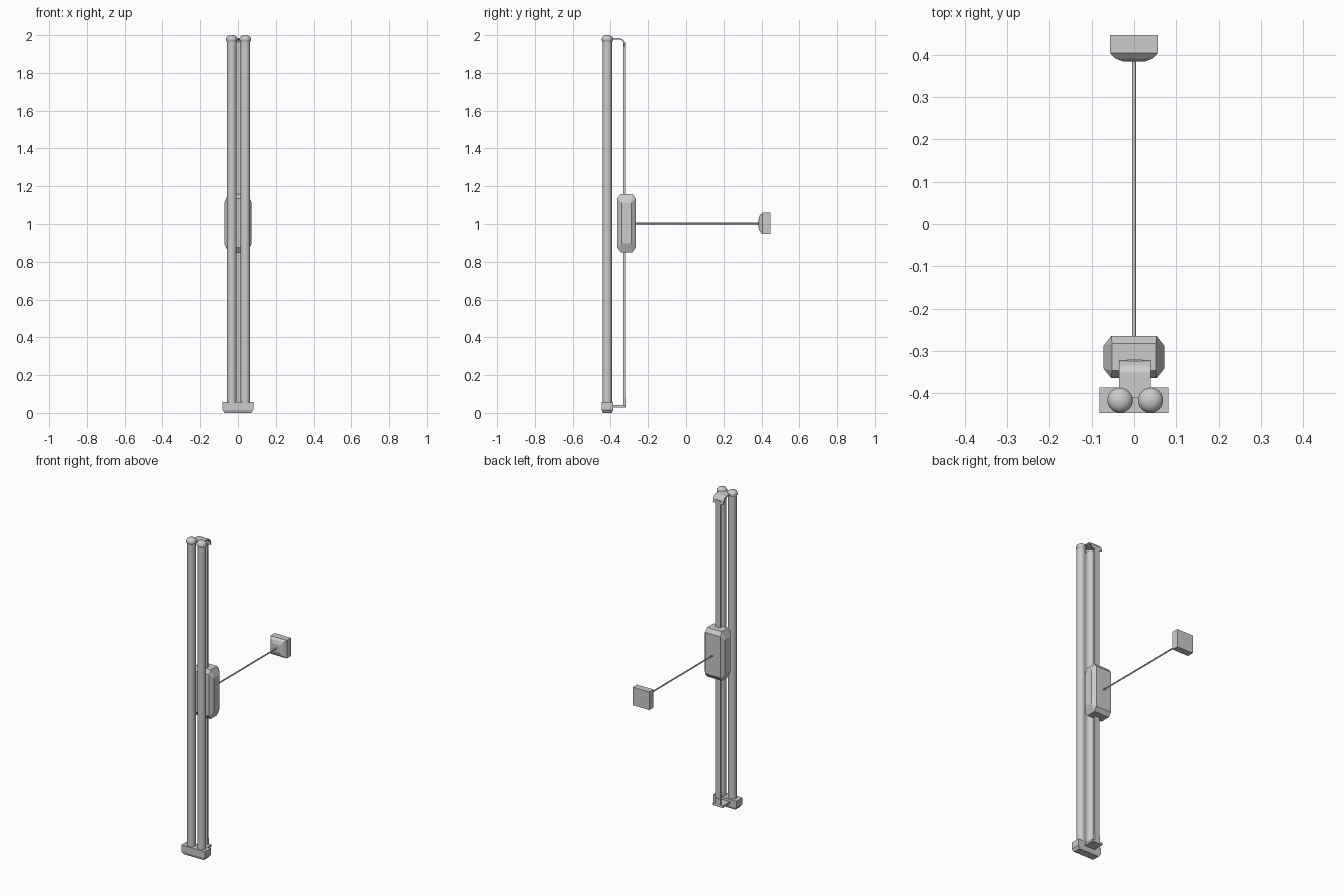
import bpy, bmesh, math
from mathutils import Vector

if "Cube" in bpy.data.objects:
    bpy.data.objects.remove(bpy.data.objects["Cube"])


def make(name, bm, smooth=False):
    bmesh.ops.recalc_face_normals(bm, faces=bm.faces)
    me = bpy.data.meshes.new(name)
    bm.to_mesh(me)
    bm.free()
    ob = bpy.data.objects.new(name, me)
    bpy.context.collection.objects.link(ob)
    if smooth:
        bpy.context.view_layer.objects.active = ob
        ob.select_set(True)
        bpy.ops.object.shade_smooth_by_angle(angle=math.radians(40))
        ob.select_set(False)
    return ob


def hull(name, pts):
    bm = bmesh.new()
    for p in pts:
        bm.verts.new(p)
    bmesh.ops.convex_hull(bm, input=bm.verts)
    bmesh.ops.dissolve_limit(bm, angle_limit=0.02, verts=bm.verts, edges=bm.edges)
    return make(name, bm)


def rect(c, hx, hy, hz):
    # eight corners of a box
    return [(c[0] + a * hx, c[1] + b * hy, c[2] + d * hz)
            for a in (-1, 1) for b in (-1, 1) for d in (-1, 1)]


def lathe(name, profile, x, y, n=24):
    # closed solid of revolution about z
    bm = bmesh.new()
    rings = [[bm.verts.new((x + r * math.cos(2 * math.pi * i / n),
                            y + r * math.sin(2 * math.pi * i / n), z))
              for i in range(n)] for r, z in profile]
    for a, b in zip(rings, rings[1:]):
        for i in range(n):
            j = (i + 1) % n
            bm.faces.new((a[i], a[j], b[j], b[i]))
    bm.faces.new(rings[0])
    bm.faces.new(rings[-1])
    return make(name, bm, True)


def strap(name, path, half, x=0.0, t=0.012):
    # flat band: (y, z) path thickened and extruded across x
    pts = [Vector(p) for p in path]
    off = []
    for i, p in enumerate(pts):
        d = (pts[min(i + 1, len(pts) - 1)] - pts[max(i - 1, 0)]).normalized()
        off.append(p + Vector((d.y, -d.x)) * -t)
    loops = []
    bm = bmesh.new()
    for sx in (x - half, x + half):
        loops.append(([bm.verts.new((sx, *p)) for p in pts],
                      [bm.verts.new((sx, *p)) for p in off]))
    (a, b), (c, d) = loops
    for i in range(len(pts) - 1):
        for p, q in ((a, b), (c, d), (a, c), (b, d)):
            bm.faces.new((p[i], p[i + 1], q[i + 1], q[i]))
    for i in (0, -1):
        bm.faces.new((a[i], b[i], d[i], c[i]))
    return make(name, bm)


# Twin upright tubes with domed caps
for side, x in (("left", -0.033), ("right", 0.039)):
    lathe(side + "_tube", [(0.025, 0.03), (0.025, 1.985)], x, -0.417)
    lathe(side + "_cap", [(0.025, 1.965), (0.03, 1.972), (0.03, 1.983),
                          (0.024, 1.993), (0.012, 2.0)], x, -0.417)

# Base block with tapered underside
hull("base_block", rect((0, -0.417, 0.037), 0.082, 0.03, 0.021)
     + rect((0, -0.417, 0.015), 0.07, 0.024, 0.015))

# Top bracket curling down, lower bracket with upturned lip
top = [(-0.41, 1.985), (-0.35, 1.984), (-0.335, 1.977), (-0.325, 1.962), (-0.322, 1.94)]
strap("top_bracket", [(y, z) for y, z in top], 0.037, 0.002, -0.008)
hull("bottom_bracket", rect((0.002, -0.363, 0.036), 0.037, 0.045, 0.007))
hull("bottom_clip", rect((0.002, -0.325, 0.055), 0.019, 0.007, 0.025))

# Narrow vertical belt between the brackets
hull("belt", rect((0.002, -0.327, 1.0), 0.018, 0.006, 0.96))

# Faceted carriage body
c = (0, -0.315, 1.005)
hull("carriage", rect(c, 0.072, 0.027, 0.108) + rect(c, 0.054, 0.05, 0.13)
     + rect(c, 0.052, 0.032, 0.155))

# Thin horizontal rod
bm = bmesh.new()
bmesh.ops.create_cone(bm, cap_ends=True, segments=12, radius1=0.0045, radius2=0.0045, depth=0.68)
rod = make("rod", bm, True)
rod.rotation_euler = (math.pi / 2, 0, 0)
rod.location = (0, 0.06, 1.003)

# End plate: pyramid-fronted block
z = 1.003
hull("end_plate", rect((0, 0.426, z), 0.057, 0.021, 0.057)
     + [(sx * 0.024, 0.384, z + sz * 0.024) for sx in (-1, 1) for sz in (-1, 1)]
     + [(sx * 0.045, 0.392, z + sz * 0.045) for sx in (-1, 1) for sz in (-1, 1)])
